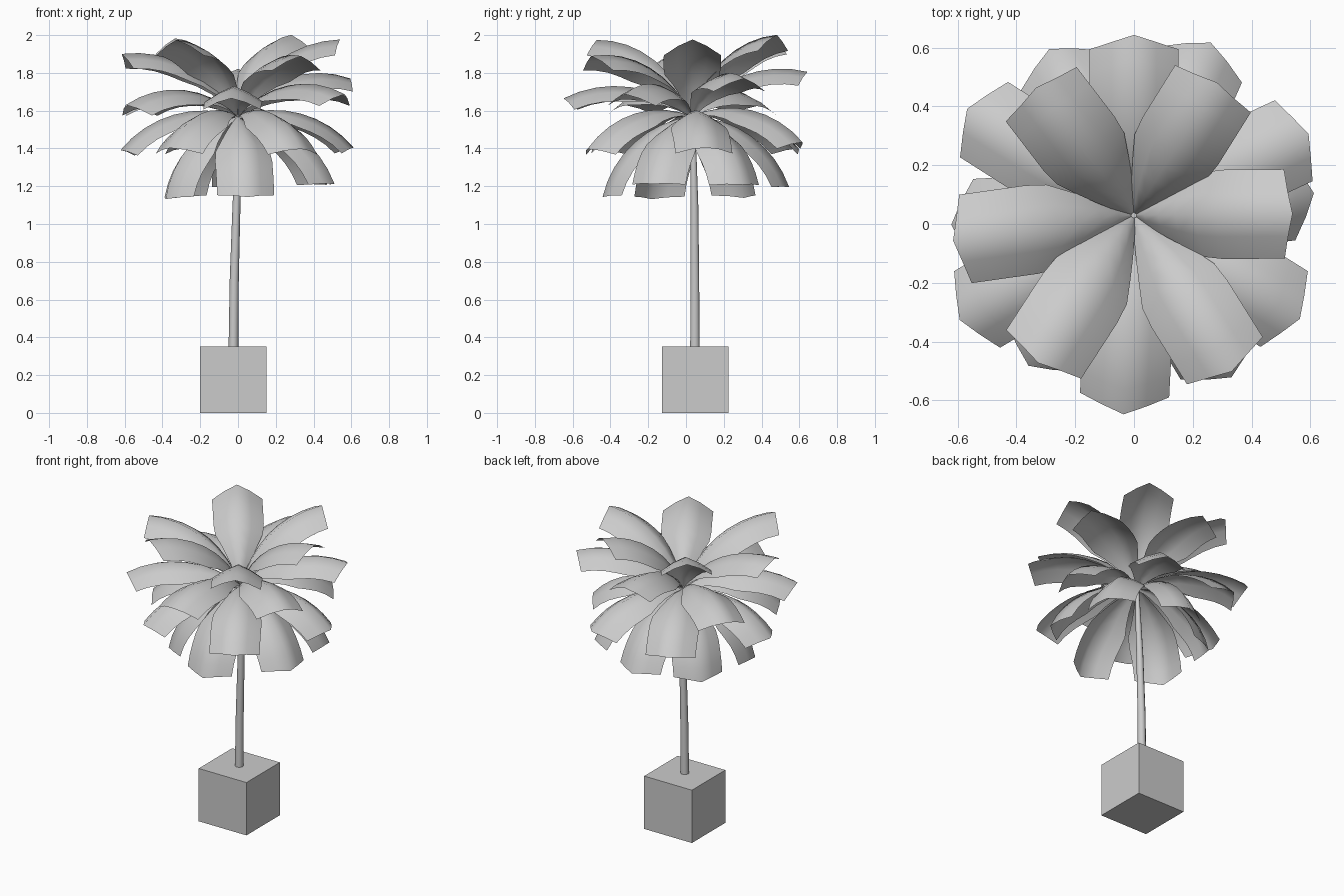
import bpy, bmesh
from math import sin, cos, radians, pi
from mathutils import Vector, Matrix

cube = bpy.data.objects.get("Cube")
if cube:
    bpy.data.objects.remove(cube, do_unlink=True)

grey = bpy.data.materials.new("plain grey")
grey.use_nodes = True
GREY = (0.6, 0.6, 0.6, 1)
grey.diffuse_color = GREY
grey.node_tree.nodes["Principled BSDF"].inputs["Base Color"].default_value = GREY

CROWN = Vector((0, 0.03, 1.57))


def finish(bm, name, smooth=None):
    mesh = bpy.data.meshes.new(name)
    bm.to_mesh(mesh)
    bm.free()
    obj = bpy.data.objects.new(name, mesh)
    bpy.context.collection.objects.link(obj)
    mesh.materials.append(grey)
    if smooth:
        bpy.ops.object.select_all(action='DESELECT')
        obj.select_set(True)
        bpy.context.view_layer.objects.active = obj
        bpy.ops.object.shade_smooth_by_angle(angle=radians(smooth))
    return obj


# Square planter
bm = bmesh.new()
bmesh.ops.create_cube(bm, size=0.352, matrix=Matrix.Translation((-0.025, 0.049, 0.176)))
finish(bm, "planter")

# Slightly leaning, tapered trunk: x, y, z, radius
bm = bmesh.new()
SIDES = 10
rings = []
for x, y, z, r in [(-0.024, 0.047, 0.34, 0.026), (-0.02, 0.047, 0.7, 0.024),
                   (-0.008, 0.045, 1.1, 0.021), (0, 0.04, 1.35, 0.017),
                   (CROWN.x, CROWN.y, CROWN.z + 0.02, 0.01)]:
    rings.append([bm.verts.new((x + r * cos(2 * pi * i / SIDES),
                                y + r * sin(2 * pi * i / SIDES), z)) for i in range(SIDES)])
for low, high in zip(rings, rings[1:]):
    for i in range(SIDES):
        j = (i + 1) % SIDES
        bm.faces.new((low[i], low[j], high[j], high[i]))
bm.faces.new(rings[0][::-1])
bm.faces.new(rings[-1])
finish(bm, "trunk", 40)


def frond(name, heading, pitch, length):
    """Arched leaf with a raised midrib, widening from the crown to a blunt point."""
    bend, steps, half_width, droop = radians(70), 8, 0.152, 0.54

    def spine(t):
        p, n = Vector((0, 0, 0)), 24
        for k in range(n):
            a = radians(pitch) + bend * (0.5 - t * (k + 0.5) / n)
            p += Vector((cos(a), 0, sin(a))) * length * t / n
        a = radians(pitch) + bend * (0.5 - t)
        return p, Vector((-sin(a), 0, cos(a)))

    bm = bmesh.new()
    rows = []
    for i in range(steps + 1):
        t = i / steps
        w = half_width * min(1, 0.04 + t / 0.55)
        edge = t * 0.95
        row = []
        for side in (-1, -0.5, 0, 0.5, 1):
            p, up = spine(t + (edge - t) * abs(side))
            row.append(bm.verts.new(p + Vector((0, side * w, 0)) - up * droop * w * abs(side) ** 1.3))
        rows.append(row)
    for a, b in zip(rows, rows[1:]):
        for i in range(4):
            bm.faces.new((a[i], b[i], b[i + 1], a[i + 1]))
    bm.transform(Matrix.Translation(CROWN) @ Matrix.Rotation(radians(heading), 4, 'Z'))
    finish(bm, name, 60)


# Four whorls of six fronds: heading, pitch and length of each
WHORLS = {
    "top_frond": [(0.5, 37, 0.72), (58, 39, 0.73), (127.5, 37, 0.73),
                  (188, 28, 0.75), (237, 34, 0.77), (302, 27, 0.75)],
    "upper_frond": [(25, 17, 0.73), (90, 21, 0.7), (147.5, 5, 0.72),
                    (211, 5, 0.74), (267, 8, 0.73), (328, 10, 0.72)],
    "middle_frond": [(7, -15, 0.68), (66, -12, 0.7), (117, -15, 0.7),
                     (183, -16, 0.69), (235, -15, 0.69), (301, -15, 0.71)],
    "lower_frond": [(30, -34, 0.69), (88, -36, 0.68), (140, -45, 0.65),
                    (209, -45, 0.66), (276, -42, 0.68), (338, -33, 0.7)],
}
for name, leaves in WHORLS.items():
    for i, (heading, pitch, length) in enumerate(leaves):
        frond(f"{name}_{i + 1}", heading, pitch, length)
